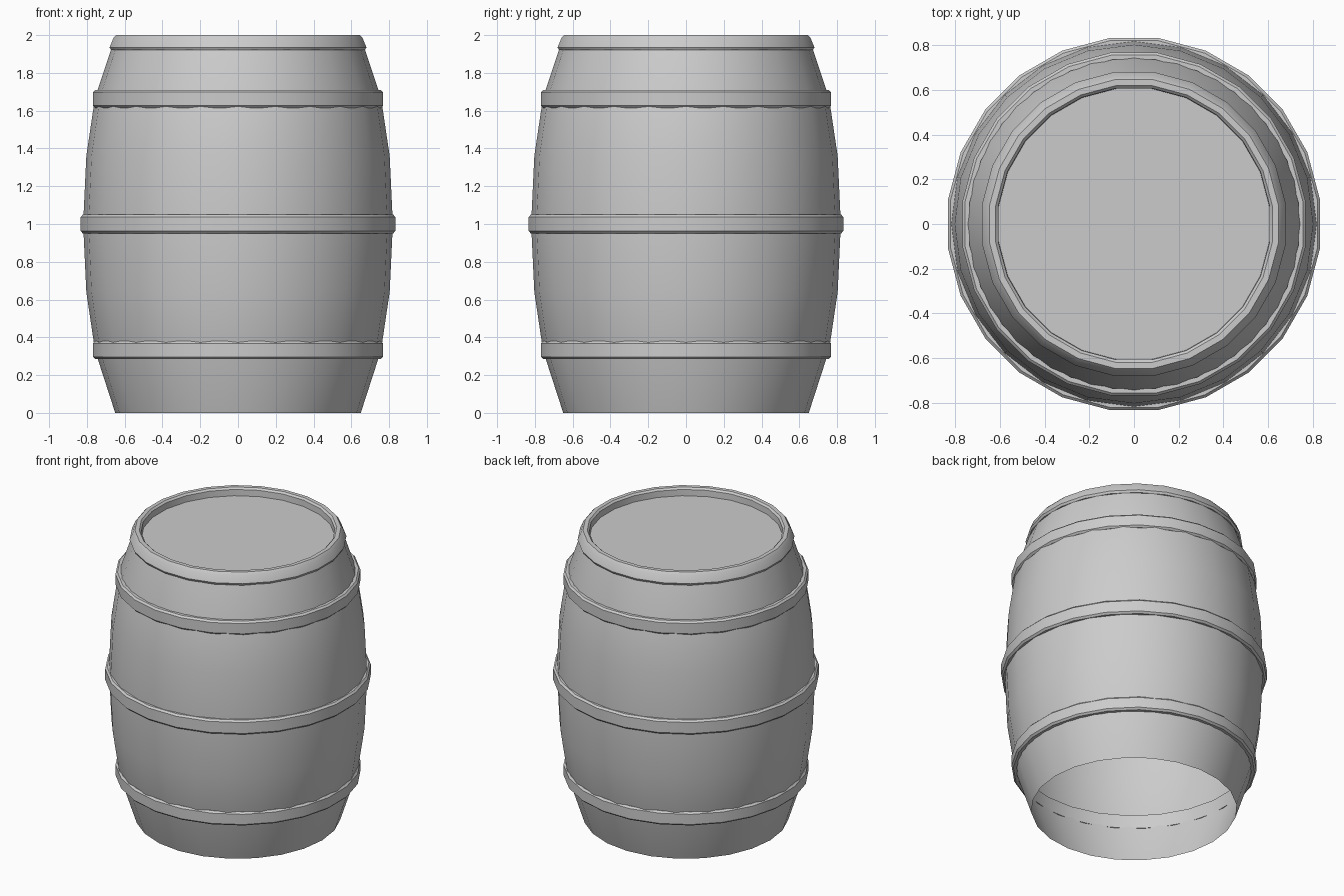
import bpy, bmesh
from math import cos, sin, pi, radians

if "Cube" in bpy.data.objects:
    bpy.data.objects.remove(bpy.data.objects["Cube"])

SIDES = 24


def lathe(name, profile, phase=0.0, closed=False, cap_top=False):
    """Spin an (r, z) profile around z."""
    bm = bmesh.new()
    rings = [[bm.verts.new((r * cos(phase + 2 * pi * i / SIDES),
                            r * sin(phase + 2 * pi * i / SIDES), z))
              for i in range(SIDES)] for r, z in profile]
    pairs = list(zip(rings, rings[1:]))
    if closed:
        pairs.append((rings[-1], rings[0]))
    for a, b in pairs:
        for i in range(SIDES):
            j = (i + 1) % SIDES
            bm.faces.new((a[i], a[j], b[j], b[i]))
    if cap_top:
        bm.faces.new(rings[-1])
    bmesh.ops.recalc_face_normals(bm, faces=bm.faces)
    me = bpy.data.meshes.new(name)
    bm.to_mesh(me)
    bm.free()
    ob = bpy.data.objects.new(name, me)
    bpy.context.collection.objects.link(ob)
    bpy.ops.object.select_all(action='DESELECT')
    ob.select_set(True)
    bpy.context.view_layer.objects.active = ob
    bpy.ops.object.shade_smooth_by_angle(angle=radians(35))
    return ob


def hoop(name, z0, z1, inner, outer, b=0.012):
    """Flat band with chamfered outer edges, turned half a facet."""
    lathe(name, [(inner, z0), (outer - b, z0), (outer, z0 + b),
                 (outer, z1 - b), (outer - b, z1), (inner, z1)],
          phase=pi / SIDES, closed=True)


# Bulging shell, open at the bottom, with the recessed lid as its top
lathe("barrel_body", [(0.65, 0), (0.757, 0.33), (0.803, 0.64), (0.82, 1.0),
                      (0.803, 1.36), (0.757, 1.67), (0.665, 1.945)],
      cap_top=True)

# Metal bands
hoop("lower_hoop", 0.285, 0.38, 0.742, 0.775)
hoop("middle_hoop", 0.95, 1.05, 0.805, 0.84)
hoop("upper_hoop", 1.615, 1.71, 0.742, 0.775)

# Tapered rim around the lid
lathe("top_rim", [(0.61, 1.92), (0.678, 1.92), (0.686, 1.935), (0.665, 1.985),
                  (0.652, 2.0), (0.625, 2.0), (0.613, 1.988)],
      phase=pi / SIDES, closed=True)
